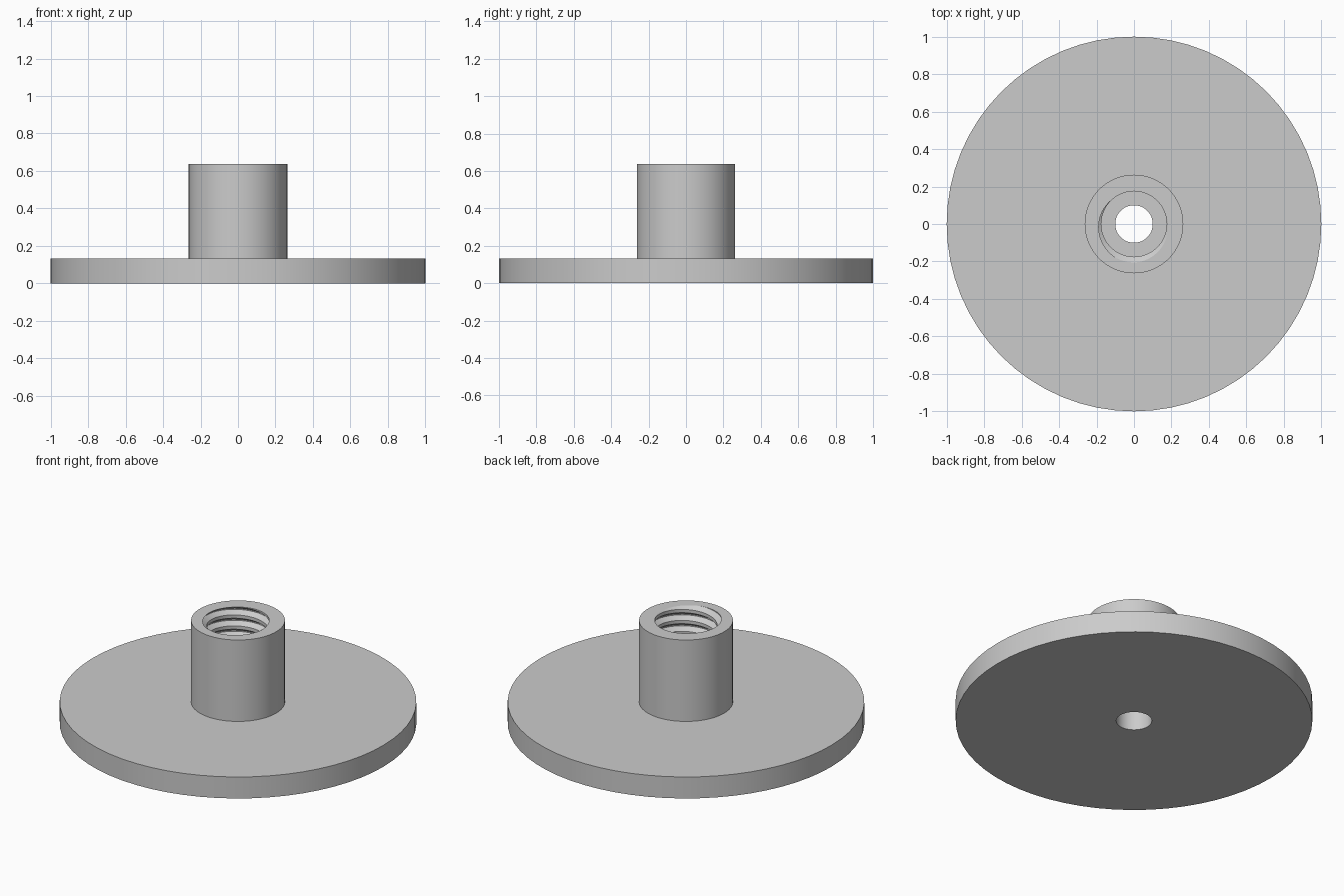
import bpy, bmesh, math

SIDES = 64
DISC_R, DISC_H, HOLE_R = 1.0, 0.133, 0.10
HUB_R, HUB_TOP = 0.263, 0.637
CREST_R, ROOT_R, PITCH = 0.175, 0.205, 0.068
START = math.radians(-100)          # groove angle at the mouth
BREAKS = (0.15, 0.45, 0.55, 0.85)   # corners of one thread turn

cube = bpy.data.objects.get("Cube")
if cube:
    bpy.data.objects.remove(cube, do_unlink=True)

grey = bpy.data.materials.new("light grey")
grey.use_nodes = True
colour = (0.6, 0.6, 0.6, 1)
grey.diffuse_color = colour
grey.node_tree.nodes["Principled BSDF"].inputs["Base Color"].default_value = colour


def revolve(name, column, closed):
    """Sweep an angle-dependent (radius, z) column round z."""
    bm = bmesh.new()
    cols = []
    for j in range(SIDES + 1):
        a = 2 * math.pi * j / SIDES
        cols.append([bm.verts.new((r * math.cos(a), r * math.sin(a), z))
                     for r, z in column(a)])
    count = len(cols[0])
    for left, right in zip(cols, cols[1:]):
        for i in range(count if closed else count - 1):
            n = (i + 1) % count
            bm.faces.new((left[i], right[i], right[n], left[n]))
    bmesh.ops.remove_doubles(bm, verts=bm.verts, dist=1e-5)
    bmesh.ops.recalc_face_normals(bm, faces=bm.faces)
    mesh = bpy.data.meshes.new(name)
    bm.to_mesh(mesh)
    bm.free()
    mesh.materials.append(grey)
    obj = bpy.data.objects.new(name, mesh)
    bpy.context.collection.objects.link(obj)
    bpy.ops.object.select_all(action='DESELECT')
    obj.select_set(True)
    bpy.context.view_layer.objects.active = obj
    bpy.ops.object.shade_smooth_by_angle(angle=math.radians(30))
    return obj


# Flat disc with a central through hole
def disc_column(a):
    return [(HOLE_R, 0), (DISC_R, 0), (DISC_R, DISC_H), (HOLE_R, DISC_H)]


# Hub with an internal helical thread cut to the disc
def thread_radius(z, a):
    phase = ((z - HUB_TOP) / PITCH - (a - START) / (2 * math.pi) + 0.5) % 1
    t = (abs(phase - 0.5) - 0.05) / 0.3
    return ROOT_R + (CREST_R - ROOT_R) * min(1, max(0, t))


def hub_column(a):
    turns = math.ceil((HUB_TOP - DISC_H) / PITCH)
    lift = (a - START) / (2 * math.pi) - 0.5
    heights = [HUB_TOP + PITCH * (k + b + lift)
               for k in range(-turns - 3, 3) for b in BREAKS]
    heights = [min(HUB_TOP, max(DISC_H, z)) for z in reversed(heights)]
    bore = [(thread_radius(z, a), z) for z in heights]
    return [(HUB_R, DISC_H), (HUB_R, HUB_TOP)] + bore


revolve("base_disc", disc_column, True)
revolve("threaded_hub", hub_column, False)
